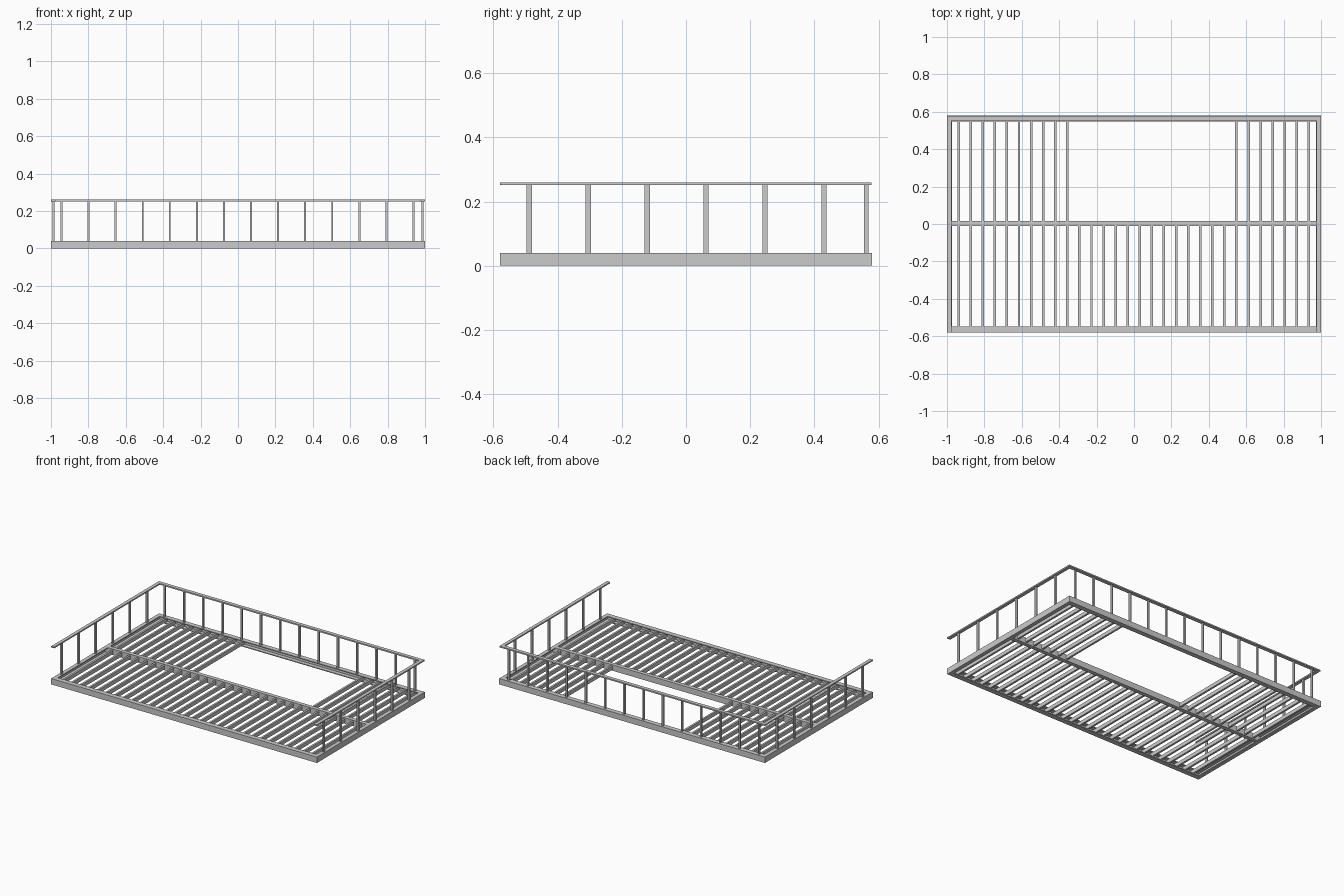
import bpy, bmesh

if "Cube" in bpy.data.objects:
    bpy.data.objects.remove(bpy.data.objects["Cube"])

X, Y = 1.0, 0.58          # half size of the platform
DECK = 0.04               # top of the frame
RAIL = 0.26               # top of the handrail


def make(name, boxes):
    """One object from boxes given as (x0, x1, y0, y1, z0, z1)."""
    bm = bmesh.new()
    for x0, x1, y0, y1, z0, z1 in boxes:
        for v in bmesh.ops.create_cube(bm, size=1)["verts"]:
            v.co = ((x0 + x1) / 2 + v.co.x * (x1 - x0),
                    (y0 + y1) / 2 + v.co.y * (y1 - y0),
                    (z0 + z1) / 2 + v.co.z * (z1 - z0))
    me = bpy.data.meshes.new(name)
    bm.to_mesh(me)
    bm.free()
    ob = bpy.data.objects.new(name, me)
    bpy.context.collection.objects.link(ob)
    return ob


def channel(name, length, width, loc, turn):
    """C-section beam along local x, web at y = 0, open towards +y."""
    t, h = 0.006, DECK
    prof = [(0, 0), (width, 0), (width, t), (t, t),
            (t, h - t), (width, h - t), (width, h), (0, h)]
    bm = bmesh.new()
    f = bm.faces.new([bm.verts.new((-length / 2, y, z)) for y, z in prof])
    ext = bmesh.ops.extrude_face_region(bm, geom=[f])["geom"]
    bmesh.ops.translate(bm, vec=(length, 0, 0),
                        verts=[g for g in ext if isinstance(g, bmesh.types.BMVert)])
    bmesh.ops.recalc_face_normals(bm, faces=bm.faces)
    me = bpy.data.meshes.new(name)
    bm.to_mesh(me)
    bm.free()
    ob = bpy.data.objects.new(name, me)
    ob.location = loc
    ob.rotation_euler.z = turn
    bpy.context.collection.objects.link(ob)


# outer frame of channels opening inwards
PI = 3.14159265
channel("front_beam", 2 * X, 0.033, (0, -Y, 0), 0)
channel("back_beam", 2 * X, 0.033, (0, Y, 0), PI)
channel("left_beam", 2 * Y - 0.012, 0.027, (-X, 0, 0), -PI / 2)
channel("right_beam", 2 * Y - 0.012, 0.027, (X, 0, 0), PI / 2)

# middle beam
make("middle_beam", [(-X + 0.006, X - 0.006, -0.011, 0.016, 0.0, DECK)])

# joists, with an opening in the back half
xs = [-0.938 + i * 0.0646 for i in range(30)]
w, z0, z1 = 0.0065, 0.008, 0.033
make("front_joists", [(x - w, x + w, -Y + 0.006, -0.011, z0, z1) for x in xs])
make("back_joists", [(x - w, x + w, 0.016, Y - 0.006, z0, z1)
                     for i, x in enumerate(xs) if i < 10 or i > 22])

# handrail on three sides
r0 = RAIL - 0.009
make("back_rail", [(-X, X, 0.553, 0.578, r0, RAIL)])
back = [-0.944 + i * 0.1448 for i in range(14)]
make("back_posts", [(x - 0.005, x + 0.005, 0.555, 0.569, DECK, r0) for x in back])
side = [-0.488 + i * 0.1836 for i in range(6)]
for name, s in (("left", -1), ("right", 1)):
    a, b = sorted((s * 0.977, s * X))
    make(name + "_rail", [(a, b, -Y, 0.553, r0, RAIL)])
    a, b = sorted((s * 0.982, s * 0.992))
    make(name + "_posts", [(a, b, y - 0.008, y + 0.008, DECK, r0) for y in side])
